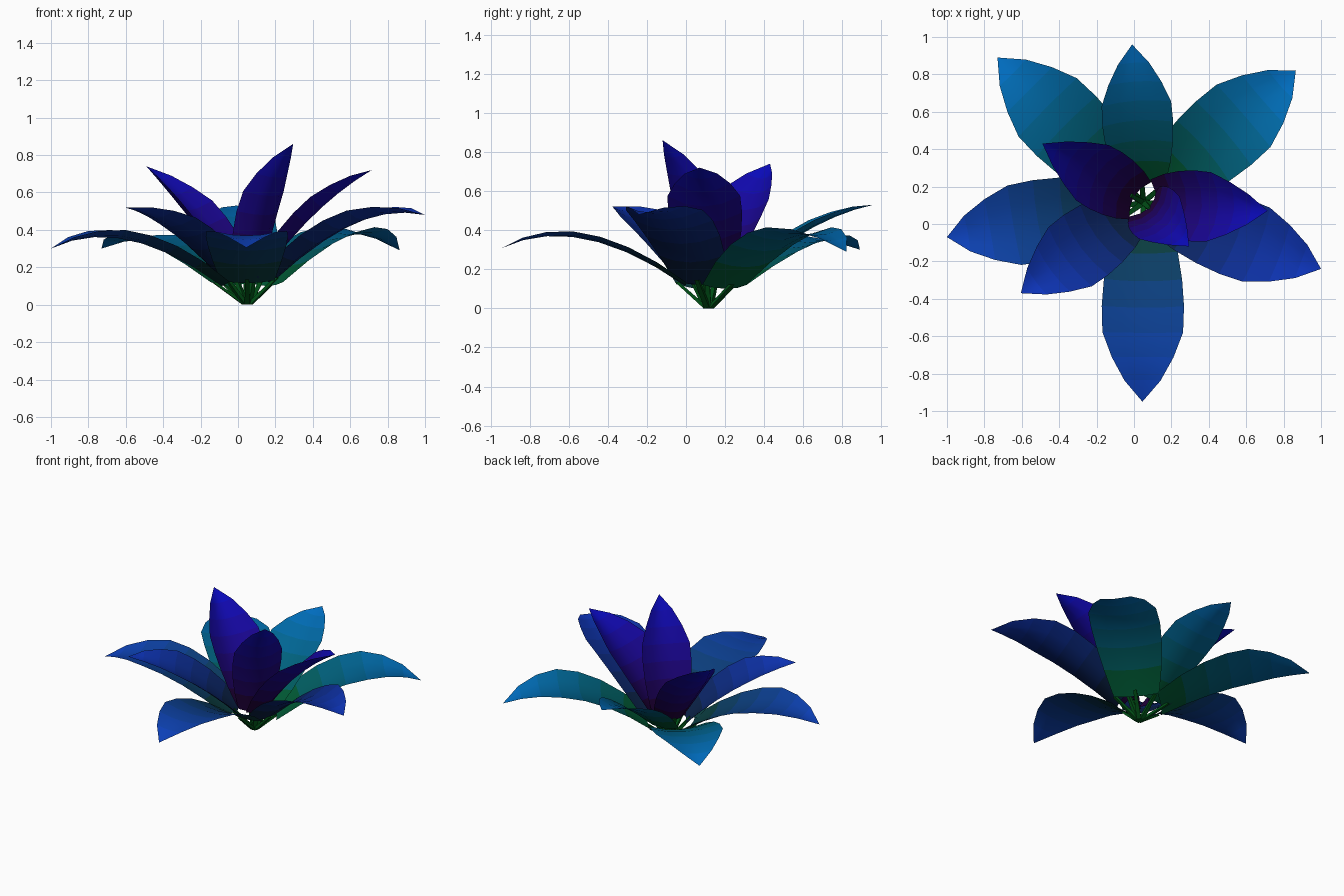
import bpy, bmesh
from mathutils import Vector

if "Cube" in bpy.data.objects:
    bpy.data.objects.remove(bpy.data.objects["Cube"])

ROOT = Vector((0.05, 0.115, 0.0))
ROWS = 7
ACROSS = (-1, -0.5, 0, 0.5, 1)
# half-width of the blade (fraction of maximum) from base to tip
WIDTHS = (0.66, 0.84, 0.95, 1.0, 0.98, 0.75, 0.44, 0.0)


def material(name, rgb):
    m = bpy.data.materials.new(name)
    m.diffuse_color = (*rgb, 1)
    m.use_nodes = True
    m.node_tree.nodes["Principled BSDF"].inputs["Base Color"].default_value = m.diffuse_color
    return m


def gradient(name, base, tip):
    a, b = Vector(base), Vector(tip)
    return [material(f"{name}_{i}", a.lerp(b, i / (ROWS - 1))) for i in range(ROWS)]


PALETTES = {
    "low": gradient("low_leaf", (0.0, 0.10, 0.035), (0.0, 0.16, 0.55)),
    "front": gradient("front_leaf", (0.003, 0.045, 0.05), (0.004, 0.055, 0.52)),
    "middle": gradient("middle_leaf", (0.003, 0.015, 0.06), (0.004, 0.035, 0.5)),
    "inner": gradient("inner_leaf", (0.015, 0.0, 0.045), (0.003, 0.003, 0.5)),
}
STEM = material("stem_green", (0.0, 0.08, 0.008))


def finish(bm, name, mats, smooth):
    me = bpy.data.meshes.new(name)
    bm.to_mesh(me)
    bm.free()
    for m in mats:
        me.materials.append(m)
    for p in me.polygons:
        p.use_smooth = smooth
    ob = bpy.data.objects.new(name, me)
    bpy.context.collection.objects.link(ob)


def blade(name, base, mid, tip, half, cup, mats):
    """Cupped sheet swept along a parabola through base, mid and tip."""
    bm = bmesh.new()
    side = (tip - base).cross(Vector((0, 0, 1))).normalized()
    rows = []
    for i in range(ROWS + 1):
        t = i / ROWS
        p = base * (2*t - 1) * (t - 1) + mid * 4*t * (1 - t) + tip * t * (2*t - 1)
        tan = base * (4*t - 3) + mid * (4 - 8*t) + tip * (4*t - 1)
        up = side.cross(tan).normalized()
        w = half * WIDTHS[i]
        if i == ROWS:
            rows.append([bm.verts.new(p)] * len(ACROSS))
        else:
            rows.append([bm.verts.new(p + side * w * u + up * cup * w * u * u)
                         for u in ACROSS])
    for i in range(ROWS):
        for k in range(len(ACROSS) - 1):
            a, b = rows[i], rows[i + 1]
            quad = [a[k], a[k + 1], b[k + 1], b[k]]
            f = bm.faces.new(quad if b[k] != b[k + 1] else quad[:3])
            f.material_index = i
    finish(bm, name, mats, True)


def stem(name, start, end, r):
    """Thin four-sided stalk with a flat foot on the ground."""
    bm = bmesh.new()
    side = (end - start).cross(Vector((0, 0, 1))).normalized()
    out = Vector((side.y, -side.x, 0))
    rings = [[bm.verts.new(p + side * a * s + out * b * s)
              for a, b in ((1, 1), (-1, 1), (-1, -1), (1, -1))]
             for p, s in ((start, r), (end, r * 0.7))]
    for k in range(4):
        j = (k + 1) % 4
        bm.faces.new((rings[0][k], rings[0][j], rings[1][j], rings[1][k]))
    bm.faces.new(rings[0][::-1])
    bm.faces.new(rings[1])
    finish(bm, name, [STEM], False)


# name, palette, tip, mid-point run fraction, mid height, half width, cup, base distance, base height
LEAVES = [
    ("back_left_leaf", "low", (-0.73, 0.89, 0.30), 0.54, 0.325, 0.225, 0.16, 0.14, 0.10),
    ("back_leaf", "low", (-0.01, 0.96, 0.53), 0.52, 0.39, 0.19, 0.20, 0.11, 0.11),
    ("back_right_leaf", "low", (0.865, 0.82, 0.29), 0.54, 0.365, 0.225, 0.18, 0.14, 0.10),
    ("left_leaf", "front", (-1.0, -0.07, 0.30), 0.54, 0.345, 0.22, 0.20, 0.14, 0.10),
    ("front_leaf", "front", (0.045, -0.95, 0.305), 0.54, 0.355, 0.22, 0.13, 0.12, 0.115),
    ("right_leaf", "middle", (1.0, -0.24, 0.48), 0.53, 0.43, 0.215, 0.25, 0.13, 0.12),
    ("front_left_leaf", "middle", (-0.605, -0.37, 0.52), 0.50, 0.39, 0.20, 0.28, 0.11, 0.12),
    ("inner_left_leaf", "inner", (-0.49, 0.43, 0.74), 0.48, 0.46, 0.175, 0.45, 0.06, 0.14),
    ("inner_right_leaf", "inner", (0.715, 0.07, 0.72), 0.48, 0.48, 0.19, 0.40, 0.07, 0.14),
    ("inner_front_leaf", "inner", (0.295, -0.12, 0.86), 0.38, 0.53, 0.16, 0.40, 0.04, 0.14),
]

for name, pal, tip, run, mid_z, half, cup, dist, base_z in LEAVES:
    tip = Vector(tip)
    d = Vector((tip.x - ROOT.x, tip.y - ROOT.y, 0)).normalized()
    base = ROOT + d * dist + Vector((0, 0, base_z))
    mid = base.lerp(tip, run)
    mid.z = mid_z
    blade(name, base, mid, tip, half, cup, PALETTES[pal])
    # stalk runs a little way under the blade
    stem(name.replace("leaf", "stem"), ROOT + d * 0.01, base + (mid - base) * 0.08, 0.015)
